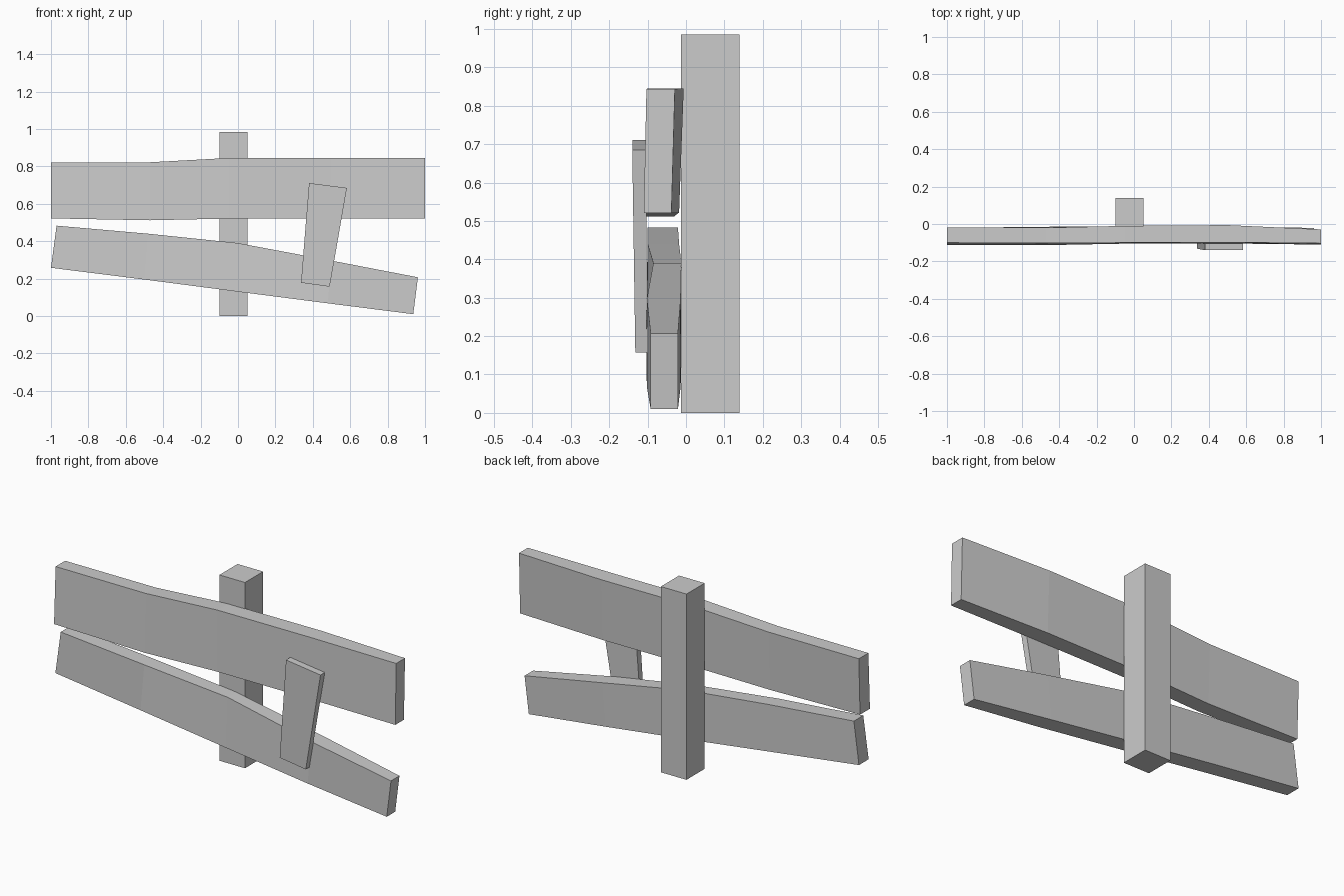
import bpy, bmesh


def loft(name, sections):
    """Skin four-cornered sections: each is (front bottom, back bottom, back top, front top)."""
    bm = bmesh.new()
    rings = [[bm.verts.new(p) for p in s] for s in sections]
    for a, b in zip(rings, rings[1:]):
        for i in range(4):
            j = (i + 1) % 4
            bm.faces.new((a[i], a[j], b[j], b[i]))
    bm.faces.new(rings[0][::-1])
    bm.faces.new(rings[-1])
    bmesh.ops.recalc_face_normals(bm, faces=bm.faces)
    mesh = bpy.data.meshes.new(name)
    bm.to_mesh(mesh)
    bm.free()
    ob = bpy.data.objects.new(name, mesh)
    bpy.context.collection.objects.link(ob)
    return ob


def section(bottom, top, yb, yt):
    """Section from (x, z) ends and (front, back) depths at bottom and top."""
    return [(bottom[0], yb[0], bottom[1]), (bottom[0], yb[1], bottom[1]),
            (top[0], yt[1], top[1]), (top[0], yt[0], top[1])]


# Upright post
loft("post", [section((x, 0), (x, 0.985), (-0.013, 0.139), (-0.013, 0.139))
              for x in (-0.10, 0.05)])

# Upper rail, slightly bowed and leaning back
loft("upper_rail", [
    section((-1.00, 0.522), (-1.00, 0.822), (-0.113, -0.030), (-0.100, -0.020)),
    section((-0.47, 0.512), (-0.47, 0.822), (-0.113, -0.030), (-0.102, -0.020)),
    section((-0.05, 0.521), (-0.05, 0.845), (-0.105, -0.020), (-0.100, -0.010)),
    section((0.50, 0.521), (0.50, 0.845), (-0.104, -0.018), (-0.098, -0.006)),
    section((1.00, 0.521), (1.00, 0.844), (-0.110, -0.038), (-0.103, -0.029)),
])

# Lower rail, fallen at one end
loft("lower_rail", [
    section((-1.000, 0.258), (-0.970, 0.483), (-0.102, -0.021), (-0.100, -0.021)),
    section((-0.500, 0.195), (-0.480, 0.440), (-0.103, -0.015), (-0.100, -0.018)),
    section((0.000, 0.130), (0.000, 0.390), (-0.103, -0.012), (-0.085, -0.012)),
    section((0.480, 0.068), (0.500, 0.296), (-0.102, -0.014), (-0.102, -0.014)),
    section((0.937, 0.010), (0.962, 0.207), (-0.092, -0.021), (-0.092, -0.021)),
])

# Short brace nailed across both rails
loft("brace", [
    section((0.337, 0.178), (0.380, 0.711), (-0.132, -0.102), (-0.140, -0.104)),
    section((0.490, 0.157), (0.582, 0.685), (-0.132, -0.102), (-0.140, -0.104)),
])
